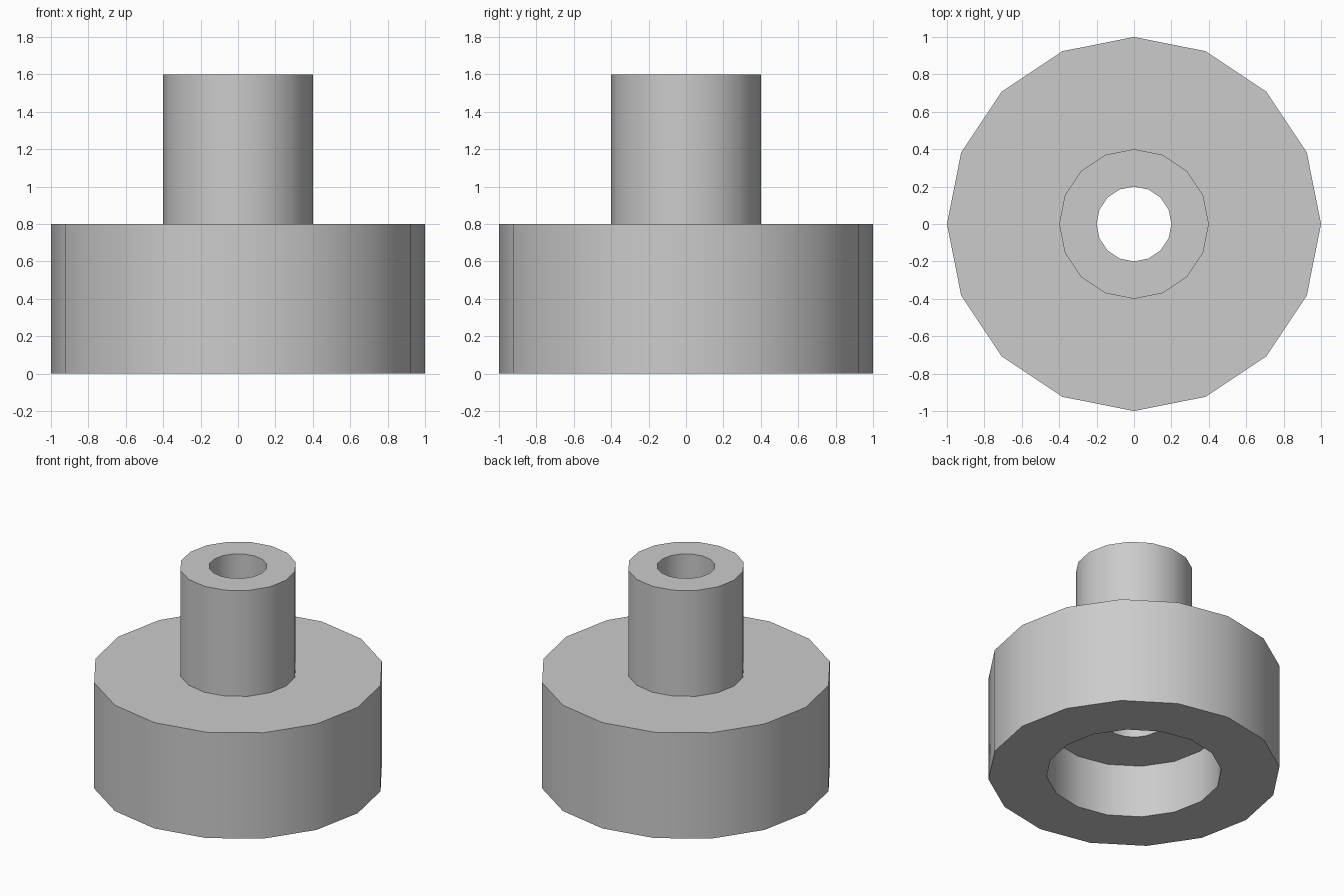
import bpy, bmesh, math

cube = bpy.data.objects.get("Cube")
if cube:
    bpy.data.objects.remove(cube, do_unlink=True)

SIDES = 16

grey = bpy.data.materials.new("plain grey")
grey.use_nodes = True
colour = (0.6, 0.6, 0.6, 1)
grey.diffuse_color = colour
grey.node_tree.nodes["Principled BSDF"].inputs["Base Color"].default_value = colour


def lathe(name, profile):
    """Revolve a closed (radius, height) profile around the z axis."""
    bm = bmesh.new()
    rings = []
    for i in range(SIDES):
        a = 2 * math.pi * i / SIDES
        rings.append([bm.verts.new((r * math.cos(a), r * math.sin(a), z))
                      for r, z in profile])
    n = len(profile)
    for i in range(SIDES):
        here, following = rings[i], rings[(i + 1) % SIDES]
        for j in range(n):
            k = (j + 1) % n
            bm.faces.new((here[j], following[j], following[k], here[k]))
    bmesh.ops.recalc_face_normals(bm, faces=bm.faces)
    mesh = bpy.data.meshes.new(name)
    bm.to_mesh(mesh)
    bm.free()
    mesh.materials.append(grey)
    obj = bpy.data.objects.new(name, mesh)
    bpy.context.collection.objects.link(obj)
    bpy.ops.object.select_all(action='DESELECT')
    obj.select_set(True)
    bpy.context.view_layer.objects.active = obj
    bpy.ops.object.shade_smooth_by_angle(angle=math.radians(30))
    return obj


# Wide base with a recess below, narrow collar on top, bore right through
lathe("stepped_bushing", [
    (0.6, 0), (1, 0), (1, 0.8), (0.4, 0.8), (0.4, 1.6),
    (0.2, 1.6), (0.2, 0.4), (0.6, 0.4),
])
